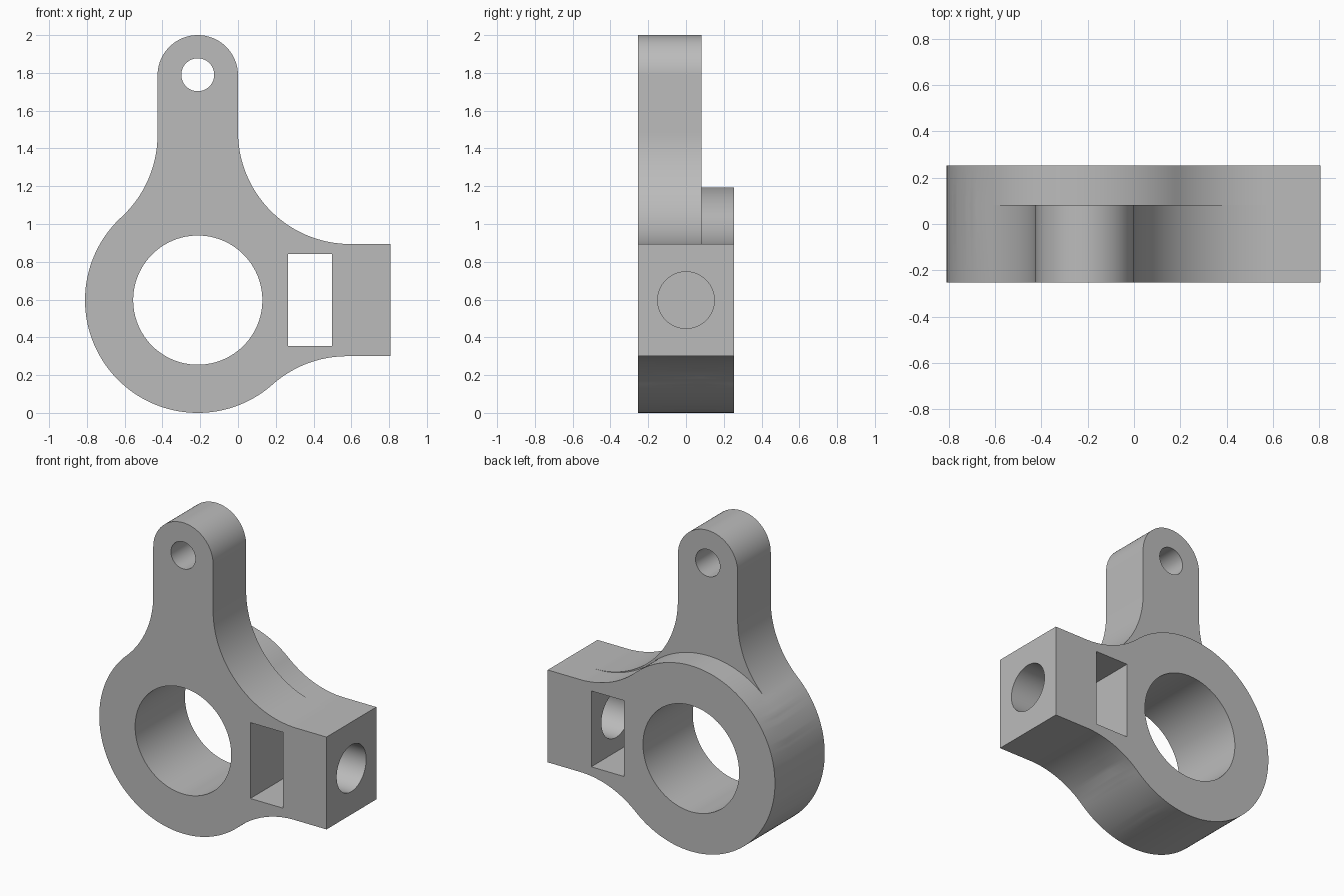
import bpy, bmesh, math

cube = bpy.data.objects.get("Cube")
if cube:
    bpy.data.objects.remove(cube, do_unlink=True)

# Main dimensions
CX, CZ, R, BORE = -0.213, 0.597, 0.597, 0.342
FILLET = 0.595
BLOCK_X, BLOCK_H = 0.807, 0.297
ARM_R, ARM_Z = 0.213, 1.787
FRONT, STEP, BACK = -0.253, 0.083, 0.253

grey = bpy.data.materials.new("grey")
grey.use_nodes = True
grey.diffuse_color = (0.5, 0.5, 0.5, 1)
grey.node_tree.nodes["Principled BSDF"].inputs["Base Color"].default_value = (0.5, 0.5, 0.5, 1)


def arc(cx, cz, r, start, end, steps):
    """Points in the x-z plane along an arc, angles in radians."""
    angles = [start + (end - start) * i / steps for i in range(steps + 1)]
    return [(cx + r * math.cos(a), cz + r * math.sin(a)) for a in angles]


def prism(name, points, y0, y1):
    """Closed x-z outline extruded along y."""
    bm = bmesh.new()
    face = bm.faces.new([bm.verts.new((x, y0, z)) for x, z in points])
    new = bmesh.ops.extrude_face_region(bm, geom=[face])["geom"]
    moved = [v for v in new if isinstance(v, bmesh.types.BMVert)]
    bmesh.ops.translate(bm, verts=moved, vec=(0, y1 - y0, 0))
    bmesh.ops.recalc_face_normals(bm, faces=bm.faces)
    mesh = bpy.data.meshes.new(name)
    bm.to_mesh(mesh)
    bm.free()
    obj = bpy.data.objects.new(name, mesh)
    bpy.context.collection.objects.link(obj)
    mesh.materials.append(grey)
    return obj


def combine(target, tool, operation):
    """Apply a boolean and discard the tool."""
    tool.hide_render = True
    bpy.context.view_layer.objects.active = target
    mod = target.modifiers.new(operation, "BOOLEAN")
    mod.operation, mod.solver, mod.object = operation, "EXACT", tool
    bpy.ops.object.modifier_apply(modifier=mod.name)
    bpy.data.objects.remove(tool, do_unlink=True)


def round_cutter(name, x, z, r):
    return prism(name, arc(x, z, r, 0, math.tau, 96)[:-1], -1, 1)


# Fillet centres, tangent to the ring and to the block or arm
reach = R + FILLET
block_dz = BLOCK_H + FILLET
block_dx = math.sqrt(reach ** 2 - block_dz ** 2)
block_a = math.atan2(block_dz, block_dx)
arm_dx = ARM_R + FILLET
arm_dz = math.sqrt(reach ** 2 - arm_dx ** 2)
arm_a = math.atan2(arm_dz, -arm_dx)
top, bottom = CZ + BLOCK_H, CZ - BLOCK_H
half = math.pi / 2

# Shared lower outline: ring from the arm tangent round to the block
lower = arc(CX, CZ, R, arm_a, math.tau - block_a, 100)
lower += arc(CX + block_dx, CZ - block_dz, FILLET, math.pi - block_a, half, 32)[1:]
lower += [(BLOCK_X, bottom), (BLOCK_X, top)]

# Rear layer: ring and block
rear_outline = lower + arc(CX + block_dx, CZ + block_dz, FILLET, -half, block_a - math.pi, 32)
rear_outline += arc(CX, CZ, R, block_a, arm_a, 48)[1:-1]

# Front layer: ring, block and upright arm
side = CX + ARM_R
front_outline = lower + arc(side + FILLET, top + FILLET, FILLET, -half, -math.pi, 48)
front_outline += arc(CX, ARM_Z, ARM_R, 0, math.pi, 48)
front_outline += arc(CX - arm_dx, CZ + arm_dz, FILLET, 0, arm_a - math.pi, 32)[:-1]

bracket = prism("bracket_body", front_outline, FRONT, STEP)
combine(bracket, prism("rear_layer", rear_outline, STEP, BACK), "UNION")

# Main bore, arm eye and rectangular slot
combine(bracket, round_cutter("bore_cutter", CX, CZ, BORE), "DIFFERENCE")
combine(bracket, round_cutter("eye_cutter", CX, ARM_Z + 0.003, 0.087), "DIFFERENCE")
slot = [(0.265, 0.354), (0.497, 0.354), (0.497, 0.842), (0.265, 0.842)]
combine(bracket, prism("slot_cutter", slot, -1, 1), "DIFFERENCE")

# Sideways hole from the block's end into the slot
bpy.ops.mesh.primitive_cylinder_add(vertices=96, radius=0.15, depth=0.6,
                                    location=(0.7, 0, CZ), rotation=(0, half, 0))
combine(bracket, bpy.context.object, "DIFFERENCE")

bpy.ops.object.select_all(action="DESELECT")
bracket.select_set(True)
bpy.context.view_layer.objects.active = bracket
bpy.ops.object.shade_smooth_by_angle(angle=math.radians(30))
